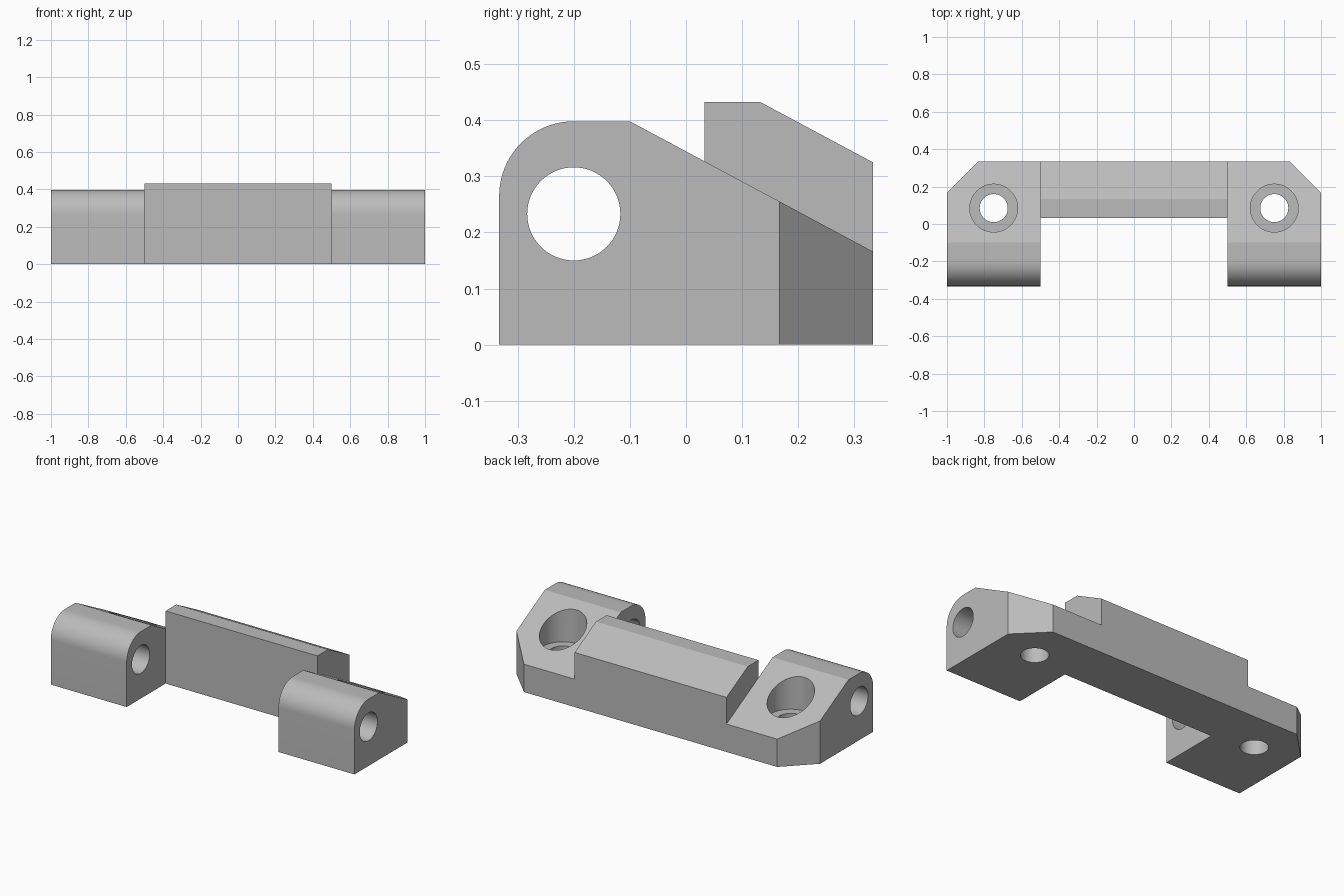
import bpy, bmesh, math
from mathutils import Matrix, Vector

old = bpy.data.objects.get("Cube")
if old:
    bpy.data.objects.remove(old, do_unlink=True)

grey = bpy.data.materials.new("light grey")
grey.use_nodes = True
colour = (0.5, 0.5, 0.5, 1)
grey.diffuse_color = colour
grey.node_tree.nodes["Principled BSDF"].inputs["Base Color"].default_value = colour


def finish(bm, name):
    bmesh.ops.recalc_face_normals(bm, faces=bm.faces)
    mesh = bpy.data.meshes.new(name)
    bm.to_mesh(mesh)
    bm.free()
    mesh.materials.append(grey)
    ob = bpy.data.objects.new(name, mesh)
    bpy.context.collection.objects.link(ob)
    return ob


def extrude_profile(name, profile, x0, x1, chamfer=None):
    """Sweep a (y, z) profile along x, optionally slicing off a corner."""
    bm = bmesh.new()
    face = bm.faces.new([bm.verts.new((x0, y, z)) for y, z in profile])
    out = bmesh.ops.extrude_face_region(bm, geom=[face])
    verts = [v for v in out["geom"] if isinstance(v, bmesh.types.BMVert)]
    bmesh.ops.translate(bm, vec=(x1 - x0, 0, 0), verts=verts)
    if chamfer:
        point, normal = chamfer
        cut = bmesh.ops.bisect_plane(bm, geom=bm.verts[:] + bm.edges[:] + bm.faces[:],
                                     plane_co=point, plane_no=normal, clear_outer=True)
        edges = [e for e in cut["geom_cut"] if isinstance(e, bmesh.types.BMEdge)]
        bmesh.ops.edgeloop_fill(bm, edges=edges)
    return finish(bm, name)


def cylinder(name, radius, depth, centre, axis="Z"):
    bm = bmesh.new()
    turn = Matrix.Rotation(math.pi / 2, 4, "Y") if axis == "X" else Matrix()
    bmesh.ops.create_cone(bm, cap_ends=True, segments=64, radius1=radius, radius2=radius,
                          depth=depth, matrix=Matrix.Translation(centre) @ turn)
    return finish(bm, name)


def boolean(target, tool, operation):
    """Apply a boolean and discard the tool object."""
    mod = target.modifiers.new("boolean", "BOOLEAN")
    mod.operation, mod.solver, mod.object = operation, "EXACT", tool
    bpy.context.view_layer.objects.active = target
    bpy.ops.object.modifier_apply(modifier=mod.name)
    bpy.data.objects.remove(tool, do_unlink=True)


# Side profile of a mounting ear: rounded front, sloping back
arc = [math.radians(180 - 90 * i / 20) for i in range(21)]
ear_profile = [(-0.333, 0)]
ear_profile += [(-0.2 + 0.133 * math.cos(a), 0.265 + 0.133 * math.sin(a)) for a in arc]
ear_profile += [(-0.1, 0.398), (0.333, 0.166), (0.333, 0)]

# Cross bar joining the ears
bar_profile = [(0.033, 0), (0.033, 0.432), (0.133, 0.432), (0.333, 0.325), (0.333, 0)]
bracket = extrude_profile("bracket", bar_profile, -0.5, 0.5)

# Ears with pin hole, screw hole and counterbore
for side, label in ((1, "left"), (-1, "right")):
    chamfer = (Vector((side, 0.167, 0)), Vector((side, 1, 0)).normalized())
    ear = extrude_profile(label + "_ear", ear_profile, side * 0.5, side, chamfer)
    x = side * 0.75
    boolean(ear, cylinder("pin_hole", 0.083, 0.8, (x, -0.2, 0.233), "X"), "DIFFERENCE")
    boolean(ear, cylinder("screw_hole", 0.075, 1, (x, 0.085, 0.2)), "DIFFERENCE")
    boolean(ear, cylinder("counterbore", 0.128, 0.5, (x, 0.085, 0.417)), "DIFFERENCE")
    boolean(bracket, ear, "UNION")

# Smooth curved walls, sharp corners
bpy.ops.object.select_all(action="DESELECT")
bracket.select_set(True)
bpy.context.view_layer.objects.active = bracket
bpy.ops.object.shade_smooth_by_angle(angle=math.radians(20))
